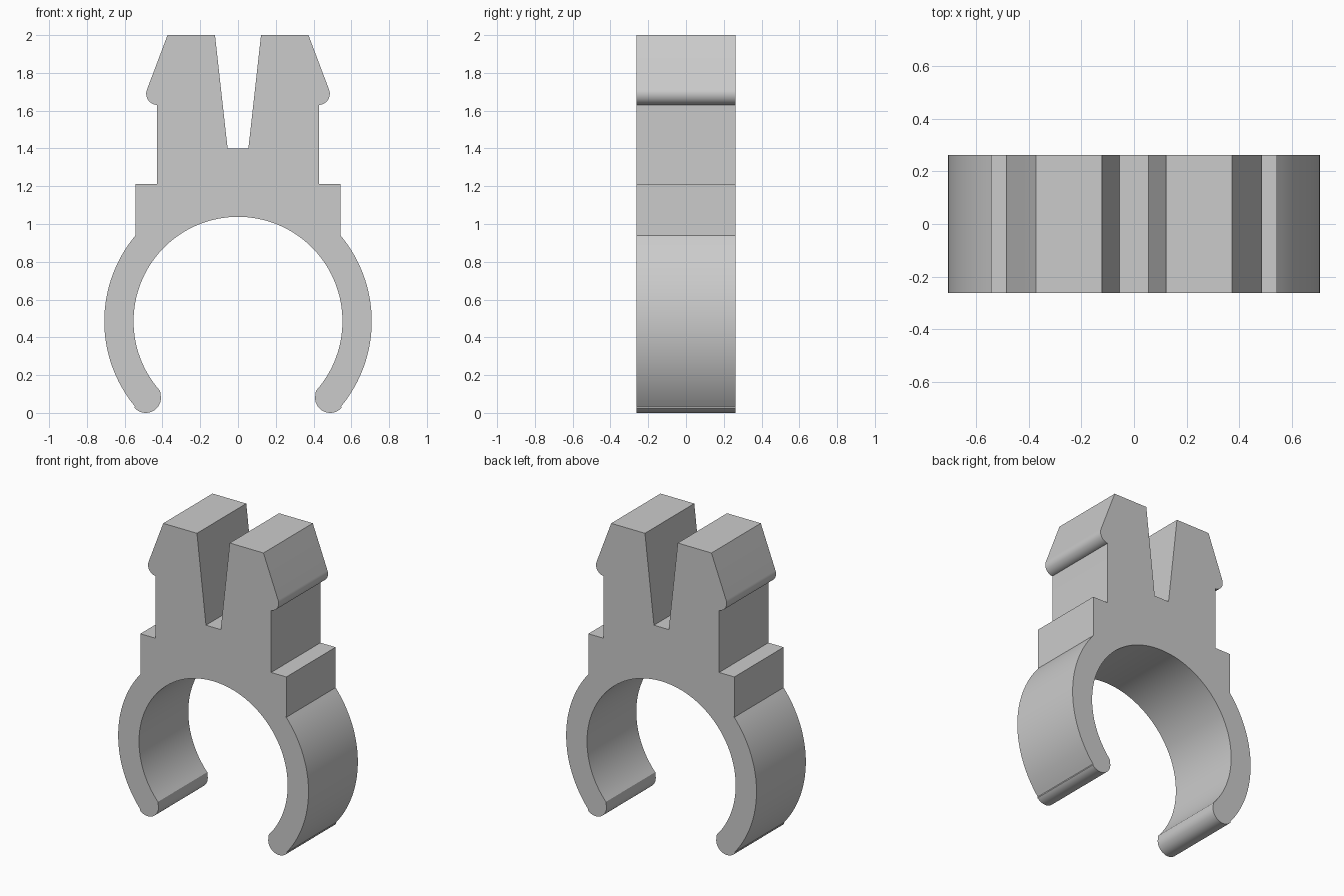
import bpy
import bmesh
from math import cos, sin, radians

cube = bpy.data.objects.get("Cube")
if cube:
    bpy.data.objects.remove(cube, do_unlink=True)

HALF_DEPTH = 0.262
RING_Z = 0.485


def arc(cx, cz, r, start, end, steps):
    """Points on a circle arc, angles in degrees."""
    angles = [radians(start + (end - start) * i / steps) for i in range(steps + 1)]
    return [(cx + r * cos(a), cz + r * sin(a)) for a in angles]


# Half outline: split prong with barb, shoulder, ring arm, rounded tip, bore
half = [(0.055, 1.4), (0.122, 2.0), (0.373, 2.0)]
half += arc(0.426, 1.69, 0.06, 22, -86, 12)
half += [(0.43, 1.627), (0.43, 1.212), (0.543, 1.212)]
half += arc(0, RING_Z, 0.708, 40, -39.5, 32)
half += arc(0.488, 0.08, 0.08, -42, -180, 16)
half += arc(0, RING_Z, 0.553, -41.8, 90, 48)[:-1]
outline = half + [(0, RING_Z + 0.553)] + [(-x, z) for x, z in reversed(half)]

# Extrude the outline through the depth
bm = bmesh.new()
front = bm.faces.new([bm.verts.new((x, -HALF_DEPTH, z)) for x, z in outline])
extruded = bmesh.ops.extrude_face_region(bm, geom=[front], use_keep_orig=True)
moved = [g for g in extruded["geom"] if isinstance(g, bmesh.types.BMVert)]
bmesh.ops.translate(bm, verts=moved, vec=(0, 2 * HALF_DEPTH, 0))
bmesh.ops.recalc_face_normals(bm, faces=bm.faces)
mesh = bpy.data.meshes.new("pipe_clip")
bm.to_mesh(mesh)
bm.free()

clip = bpy.data.objects.new("pipe_clip", mesh)
bpy.context.collection.objects.link(clip)

# Plain grey plastic
grey = bpy.data.materials.new("grey_plastic")
grey.use_nodes = True
colour = (0.6, 0.6, 0.6, 1)
grey.diffuse_color = colour
grey.node_tree.nodes["Principled BSDF"].inputs["Base Color"].default_value = colour
mesh.materials.append(grey)

# Smooth curves, sharp corners
bpy.ops.object.select_all(action="DESELECT")
clip.select_set(True)
bpy.context.view_layer.objects.active = clip
bpy.ops.object.shade_smooth_by_angle(angle=radians(20))
